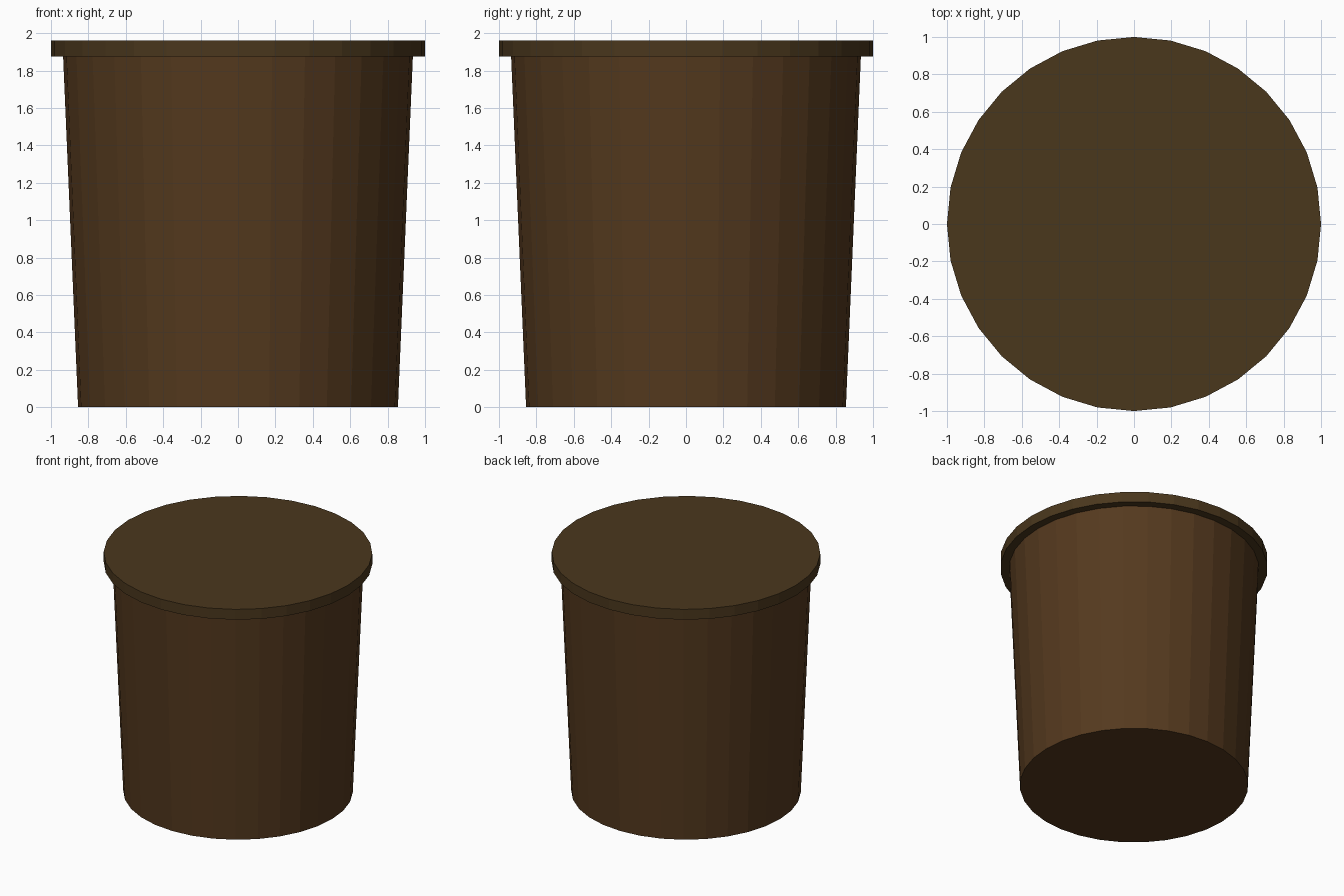
import bpy

if "Cube" in bpy.data.objects:
    bpy.data.objects.remove(bpy.data.objects["Cube"])

SIDES = 32


def material(name, color):
    mat = bpy.data.materials.new(name)
    mat.diffuse_color = (*color, 1.0)
    mat.use_nodes = True
    mat.node_tree.nodes["Principled BSDF"].inputs["Base Color"].default_value = mat.diffuse_color
    return mat


def tapered_disc(name, r_bottom, r_top, z_bottom, z_top, mat):
    """Flat-shaded, capped round solid between two heights."""
    bpy.ops.mesh.primitive_cone_add(
        vertices=SIDES, radius1=r_bottom, radius2=r_top,
        depth=z_top - z_bottom, end_fill_type='NGON',
        location=(0, 0, (z_bottom + z_top) / 2))
    obj = bpy.context.object
    obj.name = name
    obj.data.materials.append(mat)
    return obj


body_brown = material("body_brown", (0.090, 0.041, 0.013))
lid_brown = material("lid_brown", (0.068, 0.038, 0.012))

# Tub that widens slightly towards the top
tapered_disc("tub_body", 0.855, 0.935, 0.0, 1.875, body_brown)

# Overhanging flat lid
tapered_disc("lid", 1.0, 1.0, 1.875, 1.96, lid_brown)
